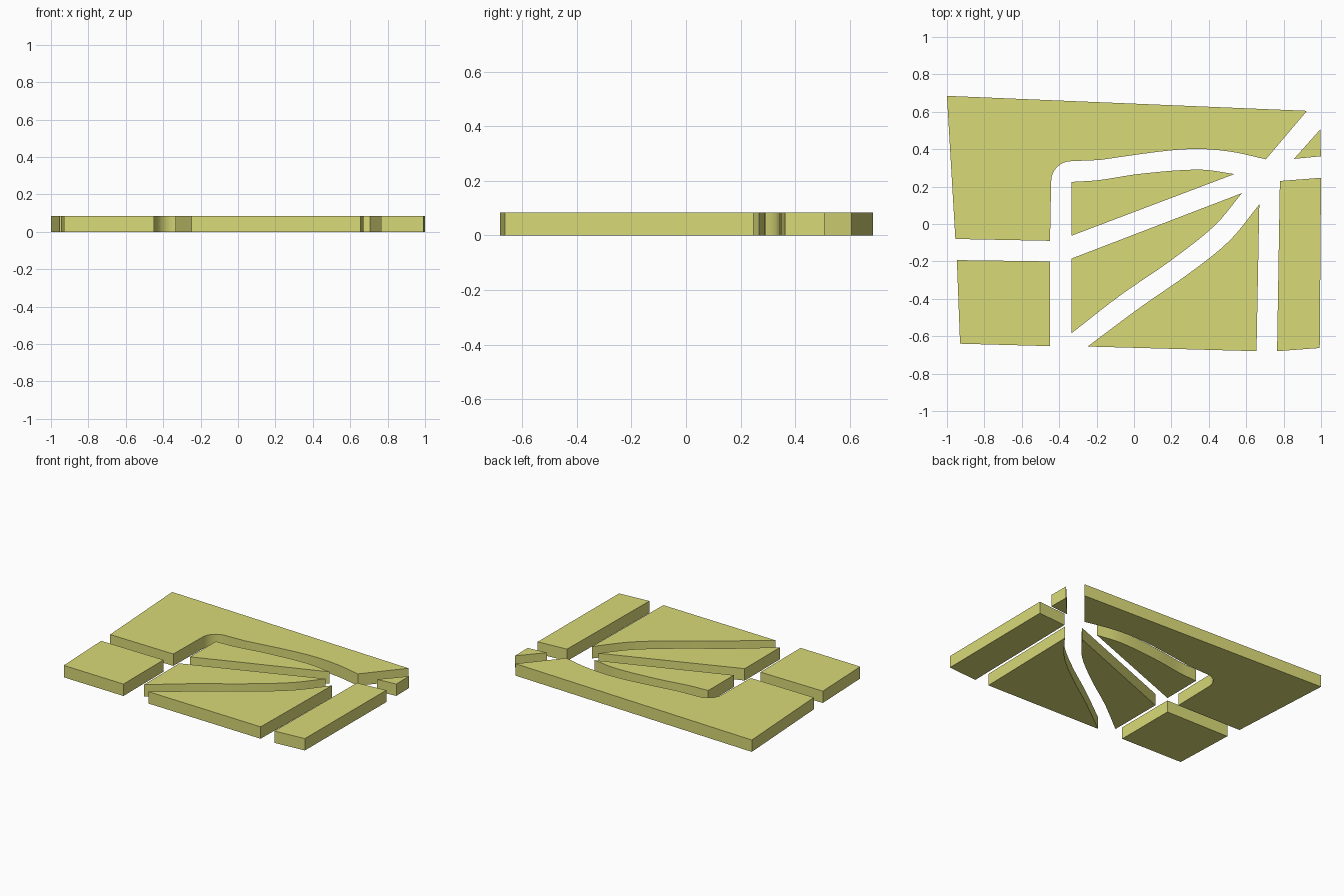
import bpy, bmesh, math
from mathutils import Vector
from mathutils.geometry import interpolate_bezier

if "Cube" in bpy.data.objects:
    bpy.data.objects.remove(bpy.data.objects["Cube"])

LEVELS = [0.0, 0.028, 0.057, 0.085]   # three stacked layers

mat = bpy.data.materials.new("pale_yellow")
mat.diffuse_color = (0.70, 0.70, 0.19, 1)
mat.use_nodes = True
mat.node_tree.nodes["Principled BSDF"].inputs["Base Color"].default_value = mat.diffuse_color


def spline(pts, n=5):
    """Smooth curve passing through all points."""
    p = [Vector((x, y, 0)) for x, y in pts]
    p = [2 * p[0] - p[1]] + p + [2 * p[-1] - p[-2]]
    out = []
    for a, b, c, d in zip(p, p[1:], p[2:], p[3:]):
        k = (c - b).length / 6
        h1 = (c - a).normalized() * k * 2
        h2 = (d - b).normalized() * k * 2
        seg = interpolate_bezier(b, b + h1, c - h2, c, n + 1)
        out += [(v.x, v.y) for v in seg[:-1]]
    return out + [pts[-1]]


def arc(cx, cy, r, a0, a1, n=8):
    return [(cx + r * math.cos(math.radians(a0 + (a1 - a0) * i / n)),
             cy + r * math.sin(math.radians(a0 + (a1 - a0) * i / n)))
            for i in range(n + 1)]


def block(name, outline):
    """Stack of closed slabs sharing one outline."""
    bm = bmesh.new()
    for z0, z1 in zip(LEVELS, LEVELS[1:]):
        base = bm.faces.new([bm.verts.new((x, y, z0)) for x, y in outline])
        ext = bmesh.ops.extrude_face_region(bm, geom=[base], use_keep_orig=True)
        top = [v for v in ext["geom"] if isinstance(v, bmesh.types.BMVert)]
        bmesh.ops.translate(bm, verts=top, vec=(0, 0, z1 - z0))
    bmesh.ops.recalc_face_normals(bm, faces=bm.faces)
    me = bpy.data.meshes.new(name)
    bm.to_mesh(me)
    bm.free()
    me.materials.append(mat)
    ob = bpy.data.objects.new(name, me)
    bpy.context.collection.objects.link(ob)
    bpy.ops.object.select_all(action='DESELECT')
    bpy.context.view_layer.objects.active = ob
    ob.select_set(True)
    bpy.ops.object.shade_smooth_by_angle(angle=math.radians(30))


# Large back block with the rounded inner corner
block("back_block",
      [(-1.0, 0.685), (0.925, 0.605)]
      + spline([(0.705, 0.346), (0.527, 0.385), (0.35, 0.401), (0.163, 0.39), (-0.185, 0.342)])
      + arc(-0.335, 0.228, 0.108, 90, 180)
      + [(-0.449, -0.09), (-0.955, -0.08)])

# Curved sliver in the middle
block("upper_middle_block",
      spline([(-0.333, 0.225), (-0.185, 0.235), (0.03, 0.268), (0.35, 0.291), (0.537, 0.267)])
      + [(-0.335, -0.063)])

# Central wedge
block("central_block",
      [(-0.335, -0.185)]
      + spline([(0.577, 0.165), (0.43, -0.01), (0.19, -0.2), (-0.078, -0.385), (-0.335, -0.585)]))

# Front block with the curved diagonal side
block("front_block",
      spline([(-0.248, -0.655), (0.03, -0.448), (0.297, -0.262), (0.51, -0.09), (0.67, 0.105)])
      + [(0.655, -0.68)])

# Straight-sided blocks
block("right_block", [(0.78, 0.23), (1.0, 0.247), (0.993, -0.663), (0.765, -0.68)])
block("corner_triangle_block", [(0.855, 0.348), (0.997, 0.507), (0.999, 0.362)])
block("left_block", [(-0.947, -0.193), (-0.449, -0.2), (-0.449, -0.653), (-0.93, -0.64)])
